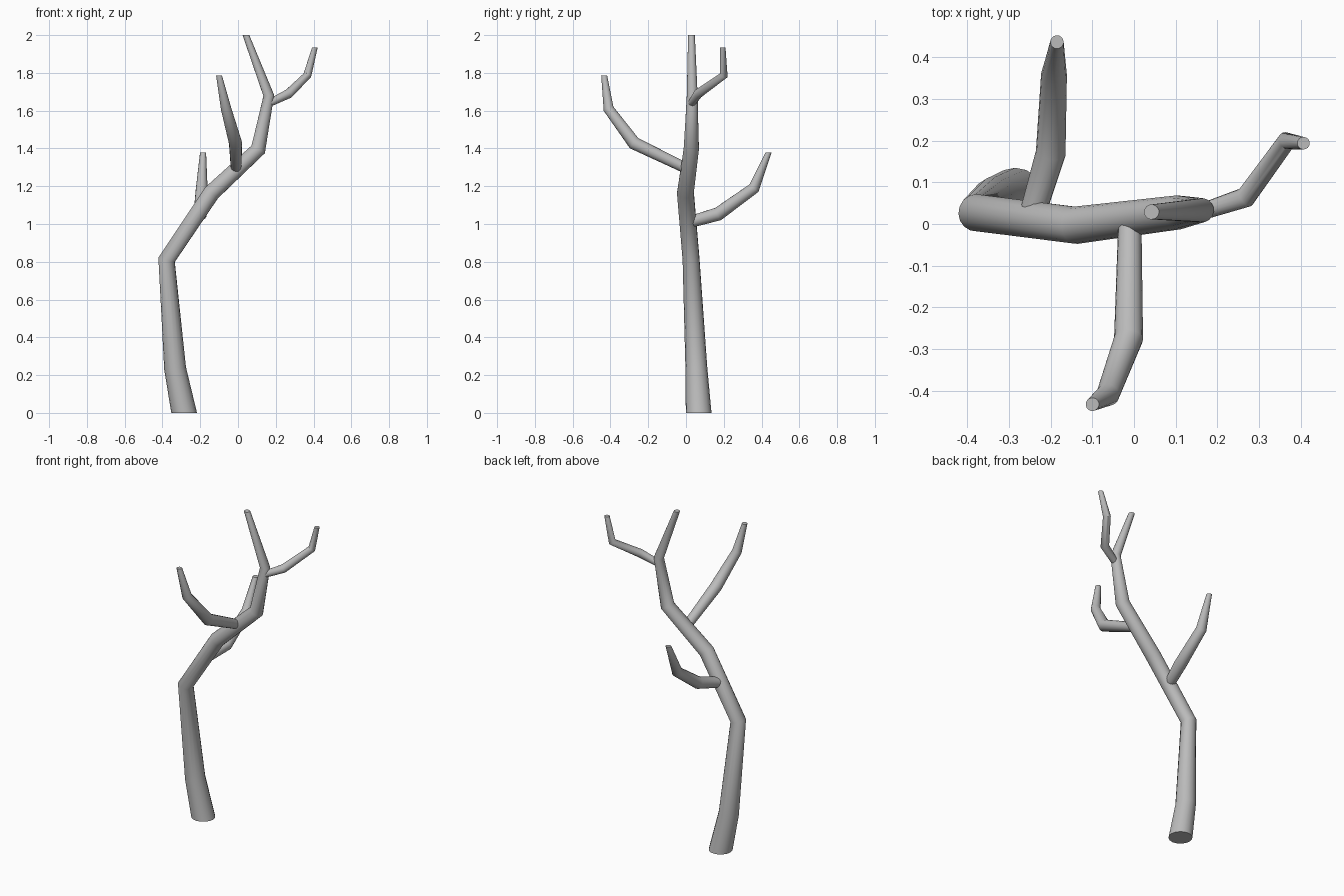
import bpy, bmesh, math
from mathutils import Vector

cube = bpy.data.objects.get("Cube")
if cube:
    bpy.data.objects.remove(cube, do_unlink=True)

SIDES = 16
UP = Vector((0, 0, 1))

bark = bpy.data.materials.new("grey_bark")
bark.use_nodes = True
GREY = (0.5, 0.5, 0.5, 1)
bark.diffuse_color = GREY
bark.node_tree.nodes["Principled BSDF"].inputs["Base Color"].default_value = GREY


def limb(name, stations, level_start=False):
    """Tapered tube through (x, y, z, radius) stations, with a level cut at the tip."""
    pts = [Vector(s[:3]) for s in stations]
    dirs = [(b - a).normalized() for a, b in zip(pts, pts[1:])]
    normals = [UP if level_start else dirs[0]]
    normals += [(a + b).normalized() for a, b in zip(dirs, dirs[1:])] + [UP]

    bm = bmesh.new()
    rings = []
    side = normals[0].orthogonal().normalized()
    for p, n, s in zip(pts, normals, stations):
        # carry the ring direction along without twist
        side = (side - n * side.dot(n)).normalized()
        other = n.cross(side)
        ring = []
        for i in range(SIDES):
            a = math.tau * i / SIDES
            ring.append(bm.verts.new(p + (side * math.cos(a) + other * math.sin(a)) * s[3]))
        rings.append(ring)
    for lo, hi in zip(rings, rings[1:]):
        for i in range(SIDES):
            j = (i + 1) % SIDES
            bm.faces.new((lo[i], lo[j], hi[j], hi[i]))
    bm.faces.new(rings[0][::-1])
    bm.faces.new(rings[-1])

    mesh = bpy.data.meshes.new(name)
    bm.to_mesh(mesh)
    bm.free()
    mesh.materials.append(bark)
    obj = bpy.data.objects.new(name, mesh)
    bpy.context.collection.objects.link(obj)
    bpy.ops.object.select_all(action='DESELECT')
    obj.select_set(True)
    bpy.context.view_layer.objects.active = obj
    bpy.ops.object.shade_smooth_by_angle(angle=math.radians(50))


# Leaning trunk
limb("trunk", [
    (-0.285, 0.067, 0, 0.068), (-0.333, 0.055, 0.235, 0.058),
    (-0.378, 0.027, 0.81, 0.045), (-0.14, -0.003, 1.165, 0.045),
    (0.107, 0.028, 1.395, 0.041), (0.163, 0.033, 1.68, 0.029),
    (0.042, 0.029, 2.0, 0.018)], level_start=True)

# Low branch reaching backwards
limb("back_branch", [
    (-0.245, 0.02, 1.01, 0.031), (-0.2, 0.17, 1.053, 0.036),
    (-0.192, 0.36, 1.19, 0.031), (-0.185, 0.437, 1.378, 0.016)])

# Middle branch reaching forwards
limb("front_branch", [
    (-0.01, 0.0, 1.295, 0.028), (-0.013, -0.275, 1.428, 0.035),
    (-0.063, -0.41, 1.61, 0.028), (-0.1, -0.433, 1.785, 0.016)])

# High branch reaching to the left side
limb("left_branch", [
    (0.165, 0.03, 1.64, 0.02), (0.268, 0.064, 1.69, 0.025),
    (0.367, 0.2, 1.787, 0.022), (0.407, 0.194, 1.935, 0.015)])
